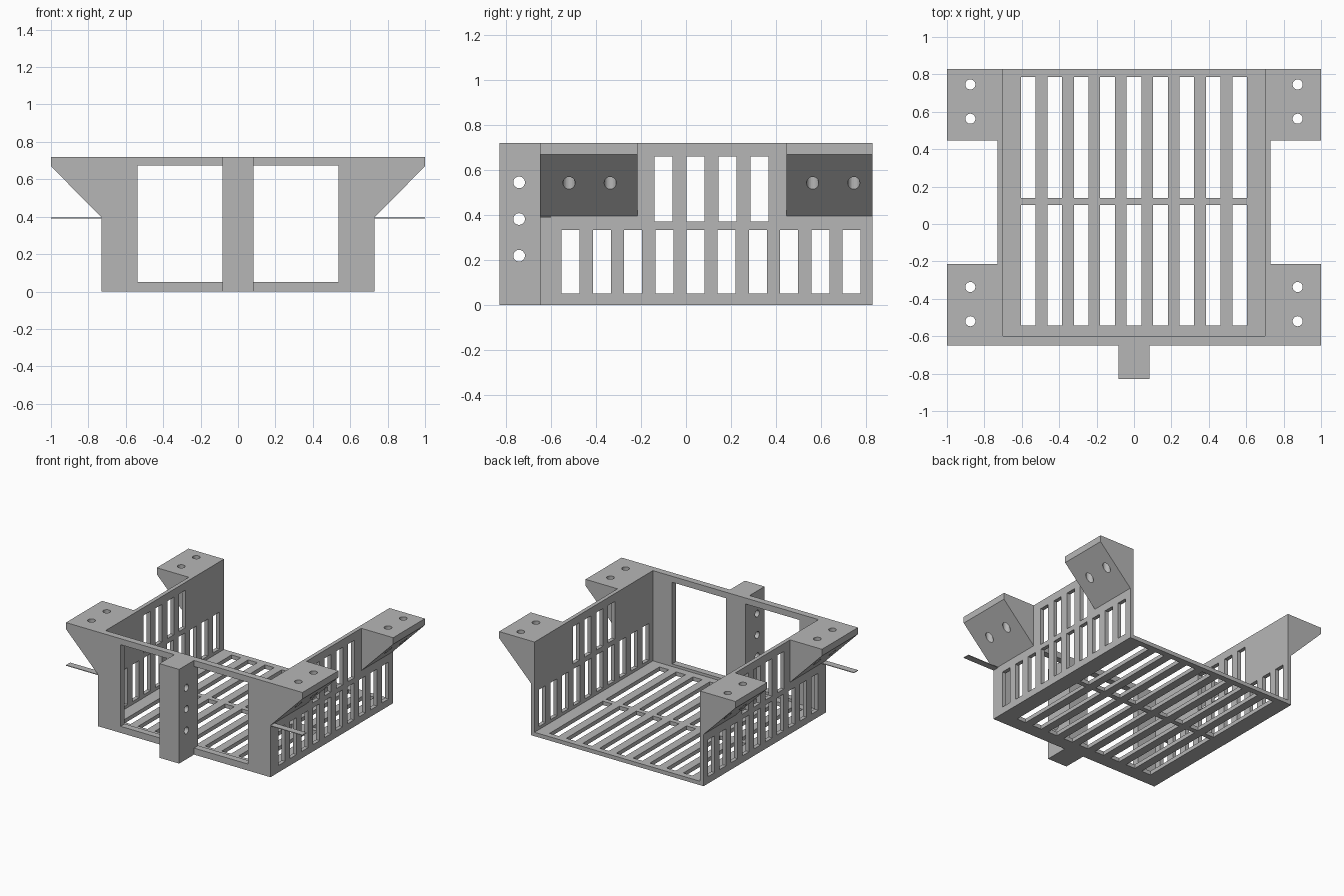
import bpy
import bmesh
from mathutils import Matrix, Vector

cube = bpy.data.objects.get("Cube")
if cube:
    bpy.data.objects.remove(cube, do_unlink=True)

grey = bpy.data.materials.new("matte grey")
grey.use_nodes = True
colour = (0.47, 0.47, 0.47, 1)
grey.diffuse_color = colour
grey.node_tree.nodes["Principled BSDF"].inputs["Base Color"].default_value = colour

# Main dimensions
HEIGHT = 0.72
OUT, INN, WING = 0.73, 0.70, 1.0
FRONT, PANEL_BACK, BACK = -0.65, -0.60, 0.83
FLOOR = 0.03
ARM_LOW, ARM_TIP = 0.396, 0.67


def add_box(bm, x0, x1, y0, y1, z0, z1):
    centre = Vector(((x0 + x1) / 2, (y0 + y1) / 2, (z0 + z1) / 2))
    size = Matrix.Diagonal((x1 - x0, y1 - y0, z1 - z0, 1))
    bmesh.ops.create_cube(bm, size=1, matrix=Matrix.Translation(centre) @ size)


def add_cylinder(bm, centre, radius, depth, axis):
    turn = Matrix.Rotation(1.5707963, 4, "Y") if axis == "X" else Matrix()
    bmesh.ops.create_cone(bm, cap_ends=True, segments=24, radius1=radius, radius2=radius,
                          depth=depth, matrix=Matrix.Translation(centre) @ turn)


def add_profile(bm, points, y0, y1):
    """Extrude an x-z outline along y."""
    face = bm.faces.new([bm.verts.new((x, y0, z)) for x, z in points])
    new = bmesh.ops.extrude_face_region(bm, geom=[face])["geom"]
    moved = [v for v in new if isinstance(v, bmesh.types.BMVert)]
    bmesh.ops.translate(bm, verts=moved, vec=(0, y1 - y0, 0))
    bmesh.ops.recalc_face_normals(bm, faces=bm.faces)


def make_object(name, bm):
    mesh = bpy.data.meshes.new(name)
    bm.to_mesh(mesh)
    bm.free()
    mesh.materials.append(grey)
    obj = bpy.data.objects.new(name, mesh)
    bpy.context.collection.objects.link(obj)
    return obj


def carve(obj, cutter_bm):
    """Cut the holes and bake the result into the part."""
    cutter = make_object("cutter", cutter_bm)
    cutter.hide_render = True
    mod = obj.modifiers.new("holes", "BOOLEAN")
    mod.operation, mod.solver, mod.object = "DIFFERENCE", "EXACT", cutter
    graph = bpy.context.evaluated_depsgraph_get()
    mesh = bpy.data.meshes.new_from_object(obj.evaluated_get(graph))
    obj.modifiers.clear()
    obj.data = mesh
    bpy.data.objects.remove(cutter, do_unlink=True)


# Slotted floor
bm = bmesh.new()
add_box(bm, -OUT, OUT, PANEL_BACK, BACK, 0, FLOOR)
floor = make_object("floor", bm)
cut = bmesh.new()
for i in range(-4, 5):
    for y0, y1 in ((-0.544, 0.102), (0.14, 0.785)):
        x = i * 0.1415
        add_box(cut, x - 0.039, x + 0.039, y0, y1, -0.1, 0.1)
carve(floor, cut)

# Front frame with flared wings and two openings
half = [(OUT, 0), (OUT, ARM_LOW), (WING, ARM_TIP), (WING, HEIGHT)]
bm = bmesh.new()
add_profile(bm, half + [(-x, z) for x, z in reversed(half)], FRONT, PANEL_BACK)
frame = make_object("front_frame", bm)
cut = bmesh.new()
for side in (-1, 1):
    xs = sorted((side * 0.083, side * 0.538))
    add_box(cut, *xs, FRONT - 0.1, PANEL_BACK + 0.1, 0.05, 0.674)
carve(frame, cut)

# Front post with cross holes
bm = bmesh.new()
add_box(bm, -0.083, 0.083, -BACK, FRONT, 0, HEIGHT)
post = make_object("front_post", bm)
cut = bmesh.new()
for z in (0.22, 0.383, 0.546):
    add_cylinder(cut, (0, -0.742, z), 0.026, 0.5, "X")
carve(post, cut)

for side, label in ((-1, "right"), (1, "left")):
    # Side wall with two rows of vents
    bm = bmesh.new()
    x0, x1 = sorted((side * INN, side * OUT))
    add_box(bm, x0, x1, PANEL_BACK, BACK, FLOOR, HEIGHT)
    wall = make_object(label + "_wall", bm)
    cut = bmesh.new()
    for count, start, pitch, z0, z1 in ((10, -0.513, 0.1388, 0.053, 0.335),
                                        (4, -0.1, 0.1425, 0.373, 0.66)):
        for i in range(count):
            y = start + i * pitch
            add_box(cut, x0 - 0.1, x1 + 0.1, y - 0.04, y + 0.04, z0, z1)
    carve(wall, cut)

    # Wedge-shaped mounting brackets with screw holes
    outline = [(side * x, z) for x, z in half[1:] + [(OUT, HEIGHT)]]
    for place, y0, y1, holes in (("front", PANEL_BACK, -0.215, (-0.52, -0.337)),
                                 ("back", 0.447, BACK, (0.563, 0.746))):
        bm = bmesh.new()
        add_profile(bm, outline, y0, y1)
        bracket = make_object(f"{label}_{place}_bracket", bm)
        cut = bmesh.new()
        for y in holes:
            add_cylinder(cut, (side * 0.875, y, 0.5), 0.027, 1, "Z")
        carve(bracket, cut)

    # Thin strip beneath the front wing
    bm = bmesh.new()
    x0, x1 = sorted((side * OUT, side * WING))
    add_box(bm, x0, x1, FRONT, PANEL_BACK, 0.39, 0.395)
    make_object(label + "_wing_strip", bm)
